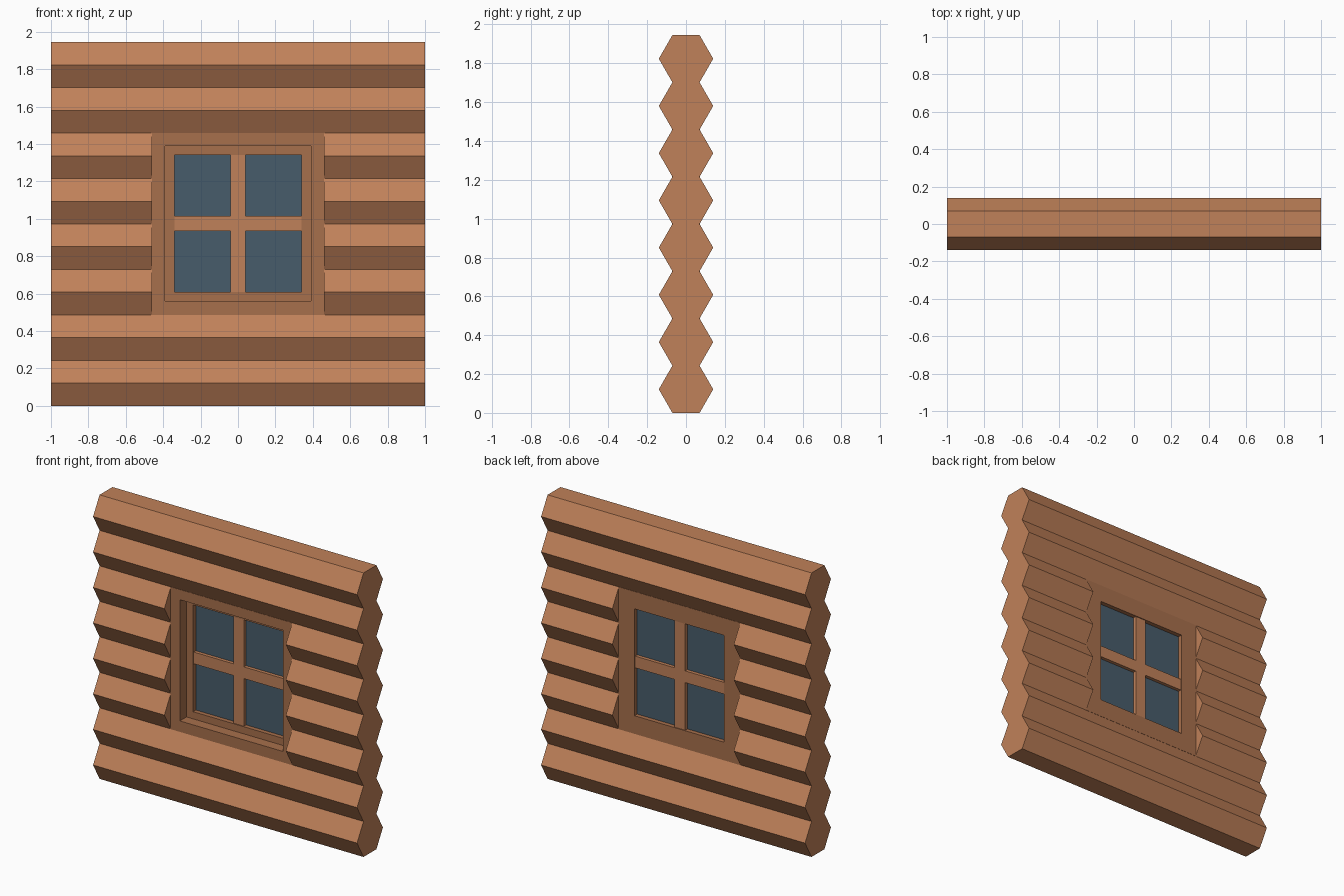
import bpy, bmesh
from math import radians

if "Cube" in bpy.data.objects:
    bpy.data.objects.remove(bpy.data.objects["Cube"])

LOGS, HEIGHT = 8, 1.945
H = HEIGHT / (2 * LOGS)            # half of one log's height
VALLEY, RIDGE = 0.07, 0.14
OPEN_X, MID_Z = 0.46, HEIGHT / 2


def material(name, rgb):
    m = bpy.data.materials.new(name)
    m.diffuse_color = (*rgb, 1)
    m.use_nodes = True
    m.node_tree.nodes["Principled BSDF"].inputs["Base Color"].default_value = m.diffuse_color
    return m


def finish(bm, name, mat):
    bmesh.ops.recalc_face_normals(bm, faces=bm.faces)
    me = bpy.data.meshes.new(name)
    bm.to_mesh(me)
    bm.free()
    me.materials.append(mat)
    ob = bpy.data.objects.new(name, me)
    bpy.context.collection.objects.link(ob)
    return ob


def box(name, center, size, mat):
    bm = bmesh.new()
    bmesh.ops.create_cube(bm, size=1)
    for v in bm.verts:
        v.co = [c + p * s for c, p, s in zip(center, v.co, size)]
    return finish(bm, name, mat)


wood = material("log_wood", (0.53, 0.22, 0.10))
dark = material("frame_wood", (0.39, 0.16, 0.072))
glass = material("glass", (0.064, 0.107, 0.147))

# Log wall: zigzag profile lofted along x, leaving an opening four logs high
bm = bmesh.new()
N = 2 * LOGS
LOW, HIGH = 4, 12
stations = (-1, -OPEN_X, OPEN_X, 1)
front, back = ([[bm.verts.new((x, side * (RIDGE if j % 2 else VALLEY), j * H))
                 for j in range(N + 1)] for x in stations] for side in (-1, 1))
for s in range(3):
    for g in (front, back):
        for j in range(N):
            if not (s == 1 and LOW <= j < HIGH):
                bm.faces.new((g[s][j], g[s + 1][j], g[s + 1][j + 1], g[s][j + 1]))
    for j in (0, N) + ((LOW, HIGH) if s == 1 else ()):
        bm.faces.new((front[s][j], front[s + 1][j], back[s + 1][j], back[s][j]))
for s, a, b in ((0, 0, N), (3, 0, N), (1, LOW, HIGH), (2, LOW, HIGH)):
    bm.faces.new(front[s][a:b + 1] + back[s][a:b + 1][::-1])
# the middle rows inside the opening use no vertices of their own
bmesh.ops.recalc_face_normals(bm, faces=bm.faces)
bmesh.ops.dissolve_limit(bm, angle_limit=radians(1), verts=bm.verts, edges=bm.edges)
finish(bm, "log_wall", wood)

# Window frame: stepped section carried round a rectangle (half width, half height, y)
section = [(0.464, 0.487, -0.072), (0.39, 0.415, -0.072), (0.39, 0.415, 0.0),
           (0.34, 0.366, 0.0), (0.34, 0.366, 0.072), (0.464, 0.487, 0.072)]
bm = bmesh.new()
rings = [[bm.verts.new((sx * w, y, MID_Z + 0.003 * (w < 0.46) + sz * h))
          for sx, sz in ((-1, -1), (1, -1), (1, 1), (-1, 1))] for w, h, y in section]
for i, a in enumerate(rings):
    b = rings[(i + 1) % len(rings)]
    for k in range(4):
        n = (k + 1) % 4
        bm.faces.new((a[k], a[n], b[n], b[k]))
finish(bm, "window_frame", dark)

# Glazing bars and glass
cz = MID_Z + 0.003
box("vertical_bar", (0, 0.036, cz), (0.08, 0.06, 0.734), wood)
box("horizontal_bar", (0, 0.036, cz), (0.68, 0.059, 0.08), wood)
box("glass_pane", (0, 0.036, cz), (0.69, 0.012, 0.74), glass)
